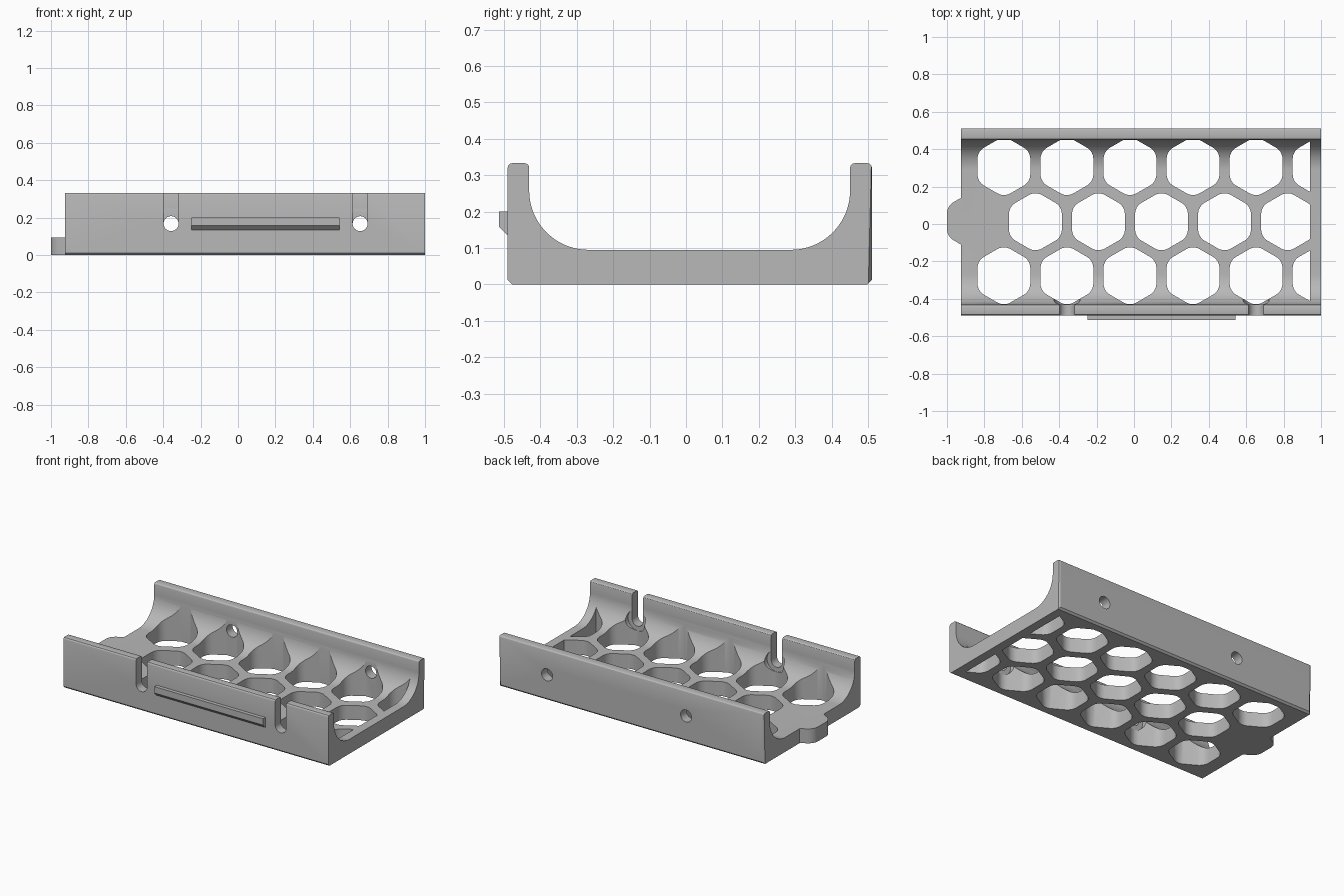
import bpy, bmesh, math
from mathutils import Vector

if "Cube" in bpy.data.objects:
    bpy.data.objects.remove(bpy.data.objects["Cube"])

grey = bpy.data.materials.new("light grey plastic")
grey.use_nodes = True
grey.diffuse_color = (0.48, 0.48, 0.48, 1)
grey.node_tree.nodes["Principled BSDF"].inputs["Base Color"].default_value = (0.48, 0.48, 0.48, 1)

X0, X1 = -0.925, 1.0          # ends of the tray
FLOOR, TOP = 0.095, 0.333     # floor surface and wall top
PITCH, MID_Y, HOLE_Z = 0.337, 0.015, 0.168
SCREWS = (-0.358, 0.653)


def extrude(bm, points, depth):
    """Closed prism from a planar loop of 3D points."""
    face = bm.faces.new([bm.verts.new(p) for p in points])
    result = bmesh.ops.extrude_face_region(bm, geom=[face])
    verts = [v for v in result["geom"] if isinstance(v, bmesh.types.BMVert)]
    bmesh.ops.translate(bm, verts=verts, vec=depth)


def finish(bm, name):
    bmesh.ops.recalc_face_normals(bm, faces=bm.faces)
    mesh = bpy.data.meshes.new(name)
    bm.to_mesh(mesh)
    bm.free()
    mesh.materials.append(grey)
    ob = bpy.data.objects.new(name, mesh)
    bpy.context.collection.objects.link(ob)
    return ob


def activate(ob):
    bpy.ops.object.select_all(action="DESELECT")
    ob.select_set(True)
    bpy.context.view_layer.objects.active = ob


def cut(ob, bm):
    """Subtract a cutter mesh and throw the cutter away."""
    cutter = finish(bm, "cutter")
    cutter.hide_render = True
    mod = ob.modifiers.new("cut", "BOOLEAN")
    mod.operation, mod.solver, mod.object = "DIFFERENCE", "EXACT", cutter
    activate(ob)
    bpy.ops.object.modifier_apply(modifier=mod.name)
    bpy.data.objects.remove(cutter)


def arc(cx, cy, r, a0, a1, n):
    steps = [math.radians(a0 + (a1 - a0) * i / n) for i in range(n + 1)]
    return [(cx + r * math.cos(a), cy + r * math.sin(a)) for a in steps]


def rounded_hex(cx, cy, radius=0.163, fillet=0.07):
    """Hexagon with points along y and filleted corners."""
    inner = radius - fillet / math.cos(math.radians(30))
    points = []
    for k in range(6):
        a = 30 + 60 * k
        points += arc(cx + inner * math.cos(math.radians(a)),
                      cy + inner * math.sin(math.radians(a)), fillet, a - 30, a + 30, 6)
    return points


def clip(points, axis, limit, sign):
    """Keep the part of a convex loop where sign * coordinate <= sign * limit."""
    out = []
    for p, q in zip(points, points[1:] + points[:1]):
        dp, dq = sign * (p[axis] - limit), sign * (q[axis] - limit)
        if dp <= 0:
            out.append(p)
        if dp * dq < 0:
            out.append(tuple(Vector(p).lerp(Vector(q), dp / (dp - dq))))
    return out


# Tray: channel cross-section with coved walls
R, C = 0.163, 0.012
F0, F1, B1, B0 = -0.49, -0.431, 0.451, 0.511
profile = [(F0, C), (F0 + C, 0), (B0 - C, 0), (B0, C)]
profile += arc(B0 - C, TOP - C, C, 0, 90, 3) + arc(B1 + C, TOP - C, C, 90, 180, 3)
profile += arc(B1 - R, FLOOR + R, R, 0, -90, 20)
profile += arc(F1 + R, FLOOR + R, R, -90, -180, 20)
profile += arc(F1 - C, TOP - C, C, 0, 90, 3) + arc(F0 + C, TOP - C, C, 90, 180, 3)
bm = bmesh.new()
extrude(bm, [(X0, y, z) for y, z in profile], (X1 - X0, 0, 0))
ends = [e for e in bm.edges if all(v.co.y > B0 - 0.001 for v in e.verts)
        and abs(e.verts[0].co.x - e.verts[1].co.x) < 0.001
        and abs(e.verts[0].co.z - e.verts[1].co.z) > 0.2]
bmesh.ops.bevel(bm, geom=ends, offset=0.01, segments=1, affect="EDGES")
tray = finish(bm, "tray")

# Honeycomb openings through floor and coves
bm = bmesh.new()
for row in (-1, 0, 1):
    for i in range(5 + abs(row)):
        cx = -0.527 + PITCH * (i - abs(row) / 2)
        loop = rounded_hex(cx, MID_Y - 0.003 * (row == 0) + row * PITCH * 0.866)
        loop = clip(loop, 0, 0.941, 1)
        loop = clip(loop, 1, B1 - 0.002, 1)
        loop = clip(loop, 1, F1 + 0.002, -1)
        extrude(bm, [(x, y, -0.1) for x, y in loop], (0, 0, 0.6))
cut(tray, bm)

# Screw holes in the back wall, open slots in the front wall
bm = bmesh.new()
for x in SCREWS:
    circle = arc(x, HOLE_Z, 0.04, 0, 345, 23)
    extrude(bm, [(px, 0.2, pz) for px, pz in circle], (0, 0.5, 0))
    slot = [(x + 0.04, 0.5)] + arc(x, HOLE_Z, 0.04, 0, -180, 12) + [(x - 0.04, 0.5)]
    extrude(bm, [(px, -0.6, pz) for px, pz in slot], (0, 0.4, 0))
cut(tray, bm)

# Screw head recesses inside the front cove
bm = bmesh.new()
for x in SCREWS:
    circle = arc(x, HOLE_Z, 0.07, 0, 345, 23)
    extrude(bm, [(px, F1 + 0.001, pz) for px, pz in circle], (0, 0.2, 0))
cut(tray, bm)

# End tab: part of one solid honeycomb cell
bm = bmesh.new()
tab = clip(rounded_hex(-0.859, MID_Y), 0, X0, 1)
extrude(bm, [(x, y, 0) for x, y in tab], (0, 0, FLOOR))
end_tab = finish(bm, "end_tab")

# Catch ridge on the front wall
bm = bmesh.new()
ridge = [(F0, 0.2), (-0.514, 0.2), (-0.514, 0.158), (F0, 0.134)]
extrude(bm, [(-0.248, y, z) for y, z in ridge], (0.79, 0, 0))
front_ridge = finish(bm, "front_ridge")

for ob in (tray, end_tab, front_ridge):
    activate(ob)
    bpy.ops.object.shade_smooth_by_angle(angle=math.radians(30))
